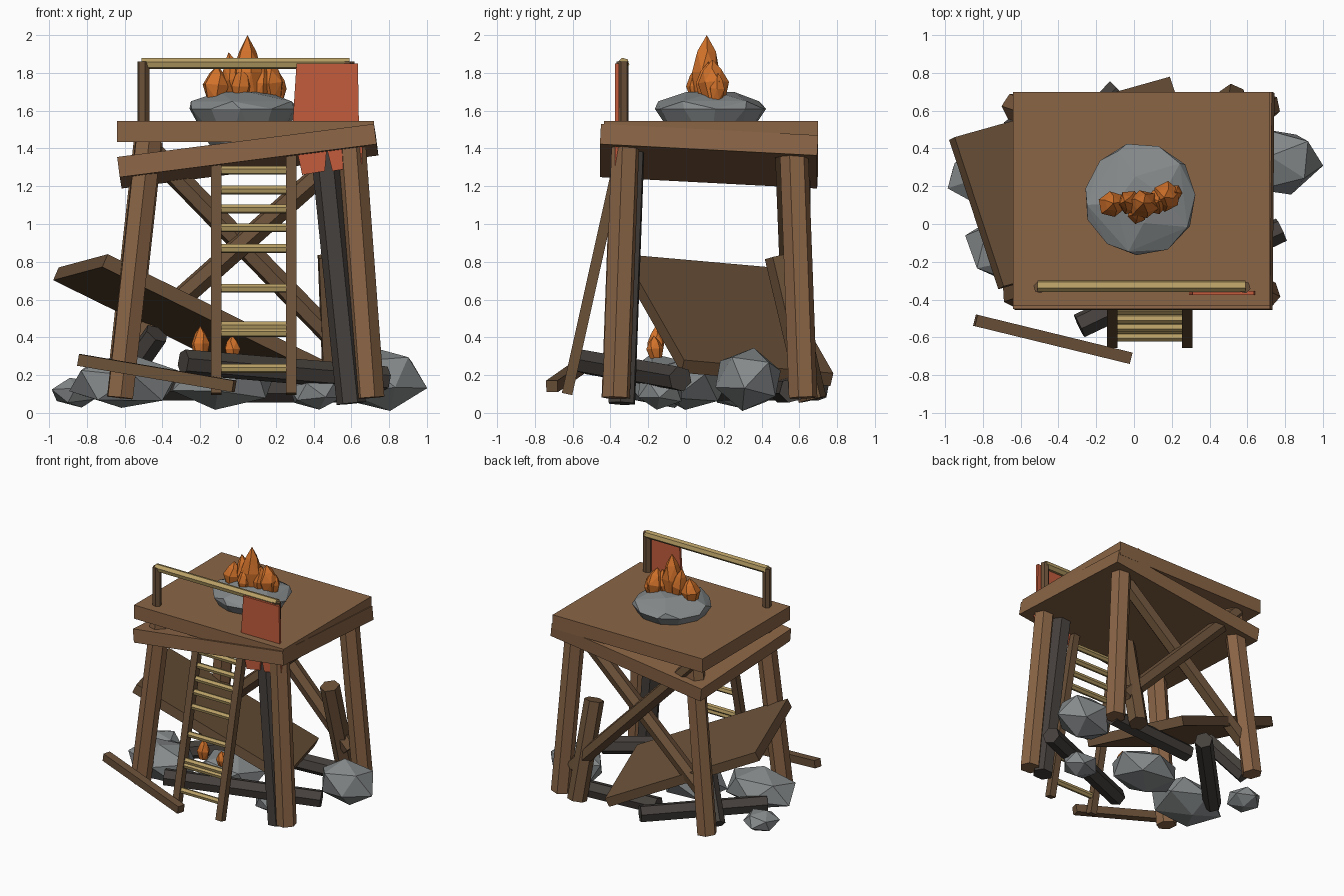
import bpy, bmesh, math, random
from mathutils import Vector, Matrix, Euler

random.seed(4)
cube = bpy.data.objects.get("Cube")
if cube:
    bpy.data.objects.remove(cube, do_unlink=True)


def material(name, hexcode):
    lin = []
    for i in (0, 2, 4):
        c = int(hexcode[i:i + 2], 16) / 255
        lin.append(c / 12.92 if c < 0.04 else ((c + 0.055) / 1.055) ** 2.4)
    m = bpy.data.materials.new(name)
    m.use_nodes = True
    m.diffuse_color = (*lin, 1)
    m.node_tree.nodes["Principled BSDF"].inputs["Base Color"].default_value = (*lin, 1)
    return m


WOOD = material("warm wood", "8A6546")
OLD = material("aged wood", "6B5139")
PALE = material("pale wood", "B89F66")
CHAR = material("charred wood", "45403C")
STONE = material("grey stone", "868A8B")
ORE = material("orange crystal", "D0712A")
CLOTH = material("red cloth", "C25C3D")


def finish(name, bm, mat):
    bmesh.ops.recalc_face_normals(bm, faces=bm.faces)
    me = bpy.data.meshes.new(name)
    bm.to_mesh(me)
    bm.free()
    me.materials.append(mat)
    ob = bpy.data.objects.new(name, me)
    bpy.context.collection.objects.link(ob)
    return ob


def bar(name, a, b, radius, mat, sides=6, twist=15):
    """Straight prism from a to b."""
    a, b = Vector(a), Vector(b)
    d = b - a
    bm = bmesh.new()
    turn = d.to_track_quat('Z', 'Y').to_matrix().to_4x4()
    mtx = Matrix.Translation((a + b) / 2) @ turn @ Matrix.Rotation(math.radians(twist), 4, 'Z')
    bmesh.ops.create_cone(bm, cap_ends=True, segments=sides, radius1=radius,
                          radius2=radius, depth=d.length, matrix=mtx)
    return finish(name, bm, mat)


def square(name, a, b, width, mat):
    return bar(name, a, b, width * 0.707, mat, 4, 45)


def slab(name, corner, side_a, side_b, thick, mat):
    """Board spanned from its top corner by two edges, thickness downward."""
    p, u, v = Vector(corner), Vector(side_a), Vector(side_b)
    n = u.cross(v).normalized()
    n = n if n.z < 0 else -n
    bm = bmesh.new()
    f = bm.faces.new([bm.verts.new(q) for q in (p, p + u, p + u + v, p + v)])
    ext = bmesh.ops.extrude_face_region(bm, geom=[f], use_keep_orig=True)
    for e in ext["geom"]:
        if isinstance(e, bmesh.types.BMVert):
            e.co += n * thick
    return finish(name, bm, mat)


def hull(name, rings, mat, matrix, jitter):
    """Faceted lump: convex hull of jittered rings (height, radius, count)."""
    bm = bmesh.new()
    for z, r, count in rings:
        phase = random.random() * 6
        for i in range(count):
            t = phase + i * math.tau / count
            k = r * random.uniform(1 - jitter, 1)
            bm.verts.new(matrix @ Vector((k * math.cos(t), k * math.sin(t), z)))
    out = bmesh.ops.convex_hull(bm, input=bm.verts)
    bmesh.ops.delete(bm, geom=[v for v in bm.verts if not v.link_faces], context='VERTS')
    return finish(name, bm, mat)


def rock(name, centre, size):
    bm = bmesh.new()
    bmesh.ops.create_icosphere(bm, subdivisions=1, radius=1.05)
    rot = Euler((random.uniform(-.3, .3), random.uniform(-.3, .3), random.random() * 6)).to_matrix()
    for v in bm.verts:
        q = rot @ v.co * random.uniform(0.93, 1.06)
        v.co = Vector(centre) + Vector([q[i] * size[i] for i in range(3)])
        v.co.z = max(v.co.z, 0.01)
    return finish(name, bm, STONE)


def crystal(name, base, tip, radius):
    base, d = Vector(base), Vector(tip) - Vector(base)
    h = d.length
    m = Matrix.Translation(base) @ d.to_track_quat('Z', 'Y').to_matrix().to_4x4()
    rings = ((0, radius * .75, 6), (h * .42, radius * 1.05, 6), (h * .75, radius * .65, 5), (h, 0, 1))
    return hull(name, rings, ORE, m, 0.12)


# Platform decks, the lower one sagging
slab("upper_deck", (-0.64, -0.435, 1.545), (1.36, 0, 0), (0, 1.135, 0), 0.112, WOOD)
slab("lower_deck", (-0.64, -0.45, 1.355), (1.36, 0, 0.175), (0.01, 1.15, -0.06), 0.108, WOOD)

# Splayed legs
for sx, bx, tx in (("right", -0.625, -0.475), ("left", 0.70, 0.60)):
    for sy, by, ty in (("front", -0.37, -0.32), ("back", 0.62, 0.57)):
        bar(f"{sy}_{sx}_leg", (bx, by, 0.08), (tx, ty, 1.44), 0.077, WOOD)
bar("charred_post", (0.60, -0.34, 0.05), (0.46, -0.29, 1.42), 0.078, CHAR)

# Cross braces at the back
bar("brace_falling", (-0.49, 0.60, 1.42), (0.60, 0.60, 0.30), 0.06, OLD)
bar("brace_rising", (0.57, 0.53, 1.38), (-0.58, 0.57, 0.36), 0.06, OLD)

# Handrail
for i, x in enumerate((-0.50, 0.585)):
    bar(f"rail_post_{i}", (x, -0.335, 1.50), (x, -0.335, 1.86), 0.033, OLD)
bar("handrail", (-0.51, -0.33, 1.85), (0.59, -0.33, 1.85), 0.031, PALE)

# Torn cloth over the rail, ragged at the bottom
outline = [(.31, 1.85), (.635, 1.85), (.64, 1.54), (.66, 1.42), (.655, 1.31), (.62, 1.32),
           (.575, 1.40), (.56, 1.29), (.50, 1.28), (.47, 1.40), (.46, 1.28), (.34, 1.26), (.31, 1.40), (.29, 1.54)]
bm = bmesh.new()
face = bm.faces.new([bm.verts.new((x, -0.375, z)) for x, z in outline])
ext = bmesh.ops.extrude_face_region(bm, geom=[face], use_keep_orig=True)
for e in ext["geom"]:
    if isinstance(e, bmesh.types.BMVert):
        e.co.y += 0.02
finish("torn_cloth", bm, CLOTH)

# Ladder with missing rungs
for side, x in (("right", -0.115), ("left", 0.283)):
    square(f"ladder_{side}_rail", (x, -0.63, 0.10), (x, -0.345, 1.38), 0.056, OLD)
for i, z in enumerate((0.235, 0.425, 0.46, 0.66, 0.87, 0.98, 1.08, 1.18, 1.285)):
    y = -0.63 + (z - 0.10) * 0.223
    bar(f"ladder_rung_{i}", (-0.10, y, z), (0.265, y, z), 0.024, PALE)

# Collapsed boards and stumps
slab("fallen_panel", (-0.95, 0.46, 0.77), (0.26, -0.79, 0.07), (1.14, 0.32, -0.56), 0.075, OLD)
square("loose_board", (-0.84, -0.51, 0.28), (-0.02, -0.71, 0.14), 0.062, OLD)
bar("broken_stump", (0.52, 0.67, 0.07), (0.49, 0.49, 0.83), 0.075, OLD)

# Charred beams on the ground
for i, (a, b) in enumerate((
        ((-0.29, -0.54, 0.27), (0.78, -0.03, 0.18)),
        ((0.68, 0.56, 0.12), (-0.10, 0.50, 0.12)),
        ((-0.08, 0.71, 0.13), (-0.745, 0.02, 0.13)),
        ((-0.64, 0.52, 0.12), (-0.43, 0.33, 0.42)))):
    bar(f"charred_beam_{i}", a, b, 0.068, CHAR)

# Boulders around the base
for i, (c, s) in enumerate((
        ((-0.60, -0.12, 0.17), (0.30, 0.22, 0.15)),
        ((-0.86, 0.25, 0.11), (0.13, 0.13, 0.08)),
        ((0.76, 0.33, 0.18), (0.23, 0.18, 0.17)),
        ((-0.08, 0.03, 0.16), (0.28, 0.22, 0.15)),
        ((0.41, -0.14, 0.11), (0.15, 0.13, 0.09)))):
    rock(f"boulder_{i}", c, s)

# Ore boulder on the deck
hull("ore_boulder", ((-0.16, 0.17, 6), (0.06, 0.305, 11), (0.10, 0.295, 5), (0.15, 0.13, 4)), STONE,
     Matrix.Translation((0.03, 0.13, 1.55)), 0.05)

# Crystal cluster and fallen crystals
for i, (b, t, r) in enumerate((
        ((-0.12, 0.10, 1.66), (-0.11, 0.11, 1.84), 0.072),
        ((0.00, 0.11, 1.66), (-0.05, 0.12, 1.91), 0.065),
        ((0.05, 0.10, 1.66), (0.05, 0.11, 2.00), 0.08),
        ((0.02, 0.06, 1.66), (0.02, 0.05, 1.83), 0.055),
        ((0.11, 0.11, 1.66), (0.13, 0.12, 1.86), 0.065),
        ((0.18, 0.15, 1.66), (0.16, 0.14, 1.87), 0.08),
        ((0.21, 0.16, 1.66), (0.22, 0.17, 1.80), 0.045),
        ((-0.20, -0.16, 0.30), (-0.20, -0.16, 0.46), 0.05),
        ((-0.03, -0.16, 0.29), (-0.03, -0.17, 0.41), 0.045))):
    crystal(f"crystal_{i}", b, t, r)
